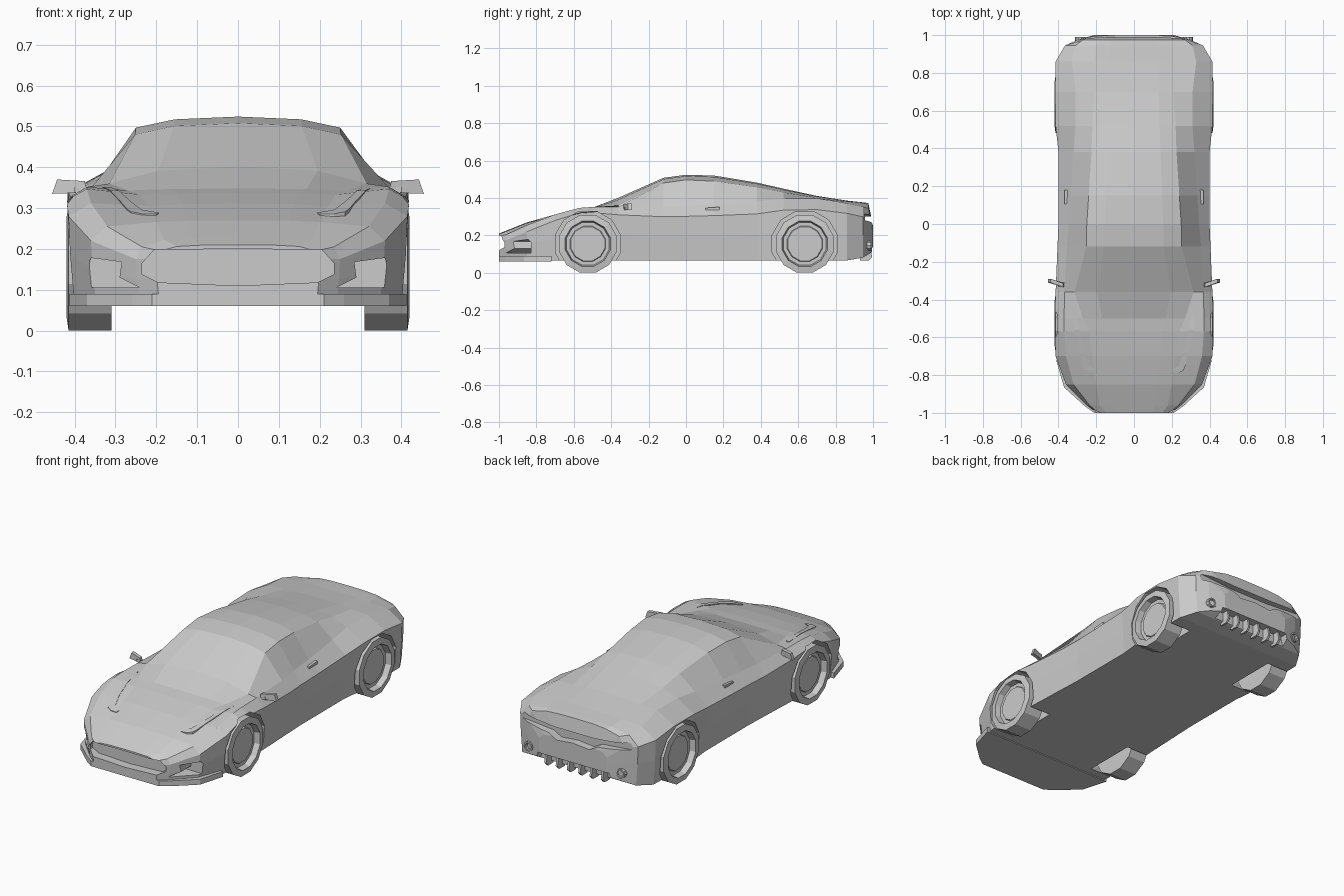
import bpy, bmesh, math
from mathutils import Vector
from mathutils.bvhtree import BVHTree

if "Cube" in bpy.data.objects:
    bpy.data.objects.remove(bpy.data.objects["Cube"])


def loft(name, rings, mirror=False):
    """Skin closed rings of points, cap both ends, optionally mirror in x."""
    bm = bmesh.new()
    vs = [[bm.verts.new(p) for p in r] for r in rings]
    for a, b in zip(vs, vs[1:]):
        for i in range(len(a)):
            j = (i + 1) % len(a)
            bm.faces.new((a[i], a[j], b[j], b[i]))
    bm.faces.new(vs[0])
    bm.faces.new(vs[-1])
    bmesh.ops.recalc_face_normals(bm, faces=bm.faces)
    me = bpy.data.meshes.new(name)
    bm.to_mesh(me)
    bm.free()
    ob = bpy.data.objects.new(name, me)
    bpy.context.collection.objects.link(ob)
    if mirror:
        ob.modifiers.new("mirror", 'MIRROR').use_mirror_merge = False
    return ob


def prism(name, pts, axis, a, b, mirror=False):
    """Extrude a 2D outline along an axis from a to b."""
    def place(p, t):
        return {'x': (t, p[0], p[1]), 'y': (p[0], t, p[1]), 'z': (p[0], p[1], t)}[axis]
    return loft(name, [[place(p, t) for p in pts] for t in (a, b)], mirror)


def sym(half):
    """Complete a half outline (centre line points have x = 0)."""
    return half + [(-x, z) for x, z in reversed(half) if x > 0]


def turned(name, y, z, profile, n=12):
    """Turned part about the x axis, on both sides of the car."""
    rings = [[(x, y + r * math.cos(math.tau * (i + .5) / n),
               z + r * math.sin(math.tau * (i + .5) / n)) for i in range(n)]
             for x, r in profile]
    return loft(name, rings, True)


def cut(ob, cutter):
    m = ob.modifiers.new("cut", 'BOOLEAN')
    m.operation = 'DIFFERENCE'
    m.solver = 'EXACT'
    m.object = cutter
    cutter.hide_render = True
    bpy.context.view_layer.objects.active = ob
    bpy.ops.object.modifier_apply(modifier=m.name)
    bpy.data.objects.remove(cutter)


# Body stations: y, side x, side z, belt x, belt z, roof edge x, roof edge z, centre z
stations = [
    (-1.00, .20, .175, .19, .195, .15, .206, .210),
    (-.96, .25, .175, .235, .205, .18, .222, .226),
    (-.85, .36, .220, .32, .255, .20, .266, .270),
    (-.70, .415, .28, .36, .312, .22, .305, .311),
    (-.57, .42, .320, .37, .347, .24, .333, .337),
    (-.50, .42, .322, .37, .352, .27, .343, .348),
    (-.36, .415, .31, .368, .352, .315, .36, .402),
    (-.12, .405, .30, .355, .355, .252, .48, .508),
    (0.00, .40, .302, .345, .36, .25, .497, .524),
    (.15, .40, .306, .335, .366, .24, .490, .520),
    (.38, .40, .315, .32, .382, .225, .458, .482),
    (.52, .415, .335, .31, .396, .22, .430, .450),
    (.70, .418, .338, .31, .398, .21, .402, .411),
    (.86, .415, .318, .33, .372, .21, .381, .386),
    (.945, .365, .30, .31, .352, .20, .371, .377),
    (.975, .30, .290, .27, .345, .18, .366, .373),
    (1.00, .21, .220, .18, .245, .12, .250, .252)]
rings = []
for y, w, zs, xc, zc, xr, zr, zt in stations:
    zb = .066 + max(0, y - .92) * .6
    half = [(0, zb), (w * .965, zb), (w * .99, zb + .55 * (zs - zb)), (w, zs), (xc, zc),
            (xr, zr), (xr * .62, zr + .75 * (zt - zr)), (0, zt)]
    full = half + [(-x, z) for x, z in reversed(half) if x > 0]
    rings.append([(x, y, z) for x, z in full])
body = loft("body", rings)

# Surface lookup for lamps lying on the hood
bvh = BVHTree.FromPolygons([v.co for v in body.data.vertices],
                           [p.vertices for p in body.data.polygons])


def top_z(x, y):
    return bvh.ray_cast(Vector((x, y, 2)), Vector((0, 0, -1)))[0].z


# Wheels and wheel wells
for end, y in (("front", -.525), ("rear", .635)):
    cut(body, turned("well_cutter", y, .155, [(.27, .18), (.5, .18)]))
    turned(end + "_wheels", y, .155, [(.31, .10), (.31, .16), (.415, .16),
                                      (.42, .125), (.388, .118), (.388, .098), (.394, .094)])

# Nose openings: mouth and corner intakes
mouth = [(0, .11), (.195, .118), (.235, .138), (.235, .165), (.205, .198), (0, .20)]
cut(body, prism("mouth_cutter", sym(mouth), 'y', -1.1, -.95))
intake = [(.36, .178), (.285, .168), (.29, .13), (.24, .105), (.375, .105), (.38, .115)]
cut(body, prism("intake_cutter", [(x, z) for x, z in intake], 'y', -1.1, -.83, True))

# Tail openings: lamp band and diffuser bay
band = [(0, .245), (.1, .235), (.15, .262), (.34, .28), (.34, .315), (.12, .30), (0, .30)]
cut(body, prism("band_cutter", sym(band), 'y', .955, 1.1))
cut(body, prism("diffuser_cutter", sym([(0, .03), (.25, .03), (.22, .135), (0, .135)]),
                'y', .95, 1.1))

# Front splitter
lip = [(0, -1.0), (.21, -1.0), (.26, -.965), (.37, -.865), (.412, -.72), (0, -.72)]
prism("front_splitter", sym(lip), 'z', .06, .09)

# Slim headlights following the hood
lamp = [(.31, .332, -.44), (.29, .315, -.56), (.262, .288, -.68),
        (.235, .272, -.75), (.195, .262, -.775), (.2, .235, -.79)]
loft("headlights", [[(a, y, top_z(a, y) + .003), (b, y, top_z(b, y) + .003),
                     (b, y, top_z(b, y) - .02), (a, y, top_z(a, y) - .02)]
                    for a, b, y in lamp], True)

# Door mirrors with short stalks
loft("door_mirrors", [[(x, y - .012, z0), (x, y + .008, z0), (x2, y + .008, z1), (x2, y - .012, z1)]
                      for x, x2, y, z0, z1 in ((.37, .375, -.322, .338, .366),
                                               (.455, .443, -.298, .335, .37))], True)
loft("mirror_stalks", [[(x, -.33, z), (x, -.31, z), (x, -.31, z + .014), (x, -.33, z + .014)]
                       for x, z in ((.35, .332), (.40, .338))], True)

# Door handles
prism("door_handles", [(.105, .332), (.18, .337), (.18, .352), (.105, .347)],
      'x', .34, .367, True)

# Exhaust tips
n = 10
tip = [[(.285 + r * math.cos(math.tau * i / n), y, .145 + r * math.sin(math.tau * i / n))
        for i in range(n)] for y, r in ((.93, .027), (.99, .027), (.99, .019), (.965, .017))]
loft("exhaust_tips", tip, True)

# Diffuser fins
for x in (.035, .105, .175):
    prism("diffuser_fins", [(.93, .135), (.985, .135), (.995, .085), (.975, .065), (.93, .066)],
          'x', x - .006, x + .006, True)
